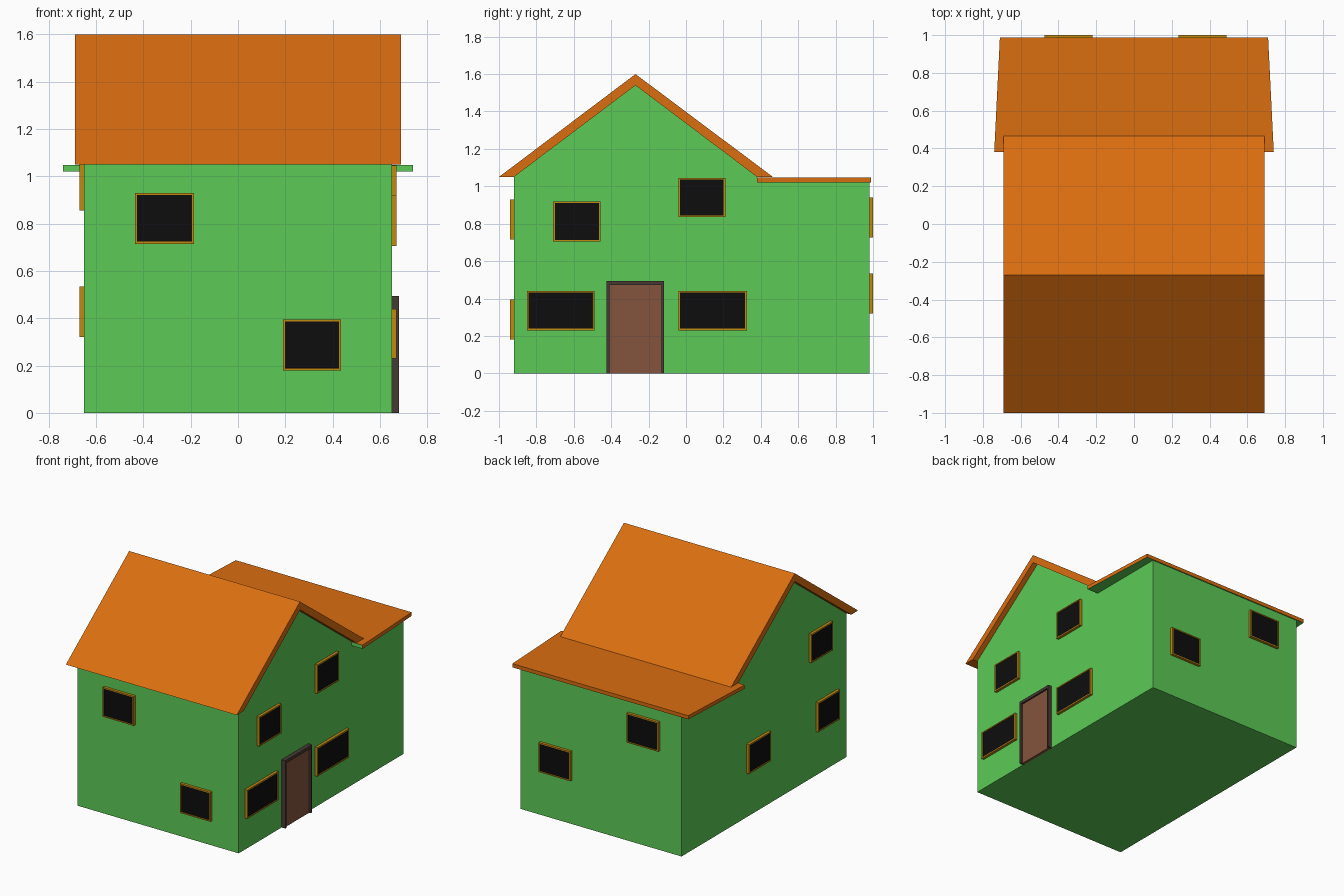
import bpy, bmesh
from mathutils import Vector

if "Cube" in bpy.data.objects:
    bpy.data.objects.remove(bpy.data.objects["Cube"])


def material(name, rgb):
    m = bpy.data.materials.new(name)
    m.diffuse_color = (*rgb, 1)
    m.use_nodes = True
    m.node_tree.nodes["Principled BSDF"].inputs["Base Color"].default_value = m.diffuse_color
    return m


GREEN = material("wall green", (0.107, 0.597, 0.093))
ORANGE = material("roof orange", (0.70, 0.155, 0.005))
GOLD = material("window frame gold", (0.53, 0.255, 0.005))
BLACK = material("glass black", (0.004, 0.004, 0.004))
BROWN = material("door brown", (0.235, 0.089, 0.047))
DARK = material("door frame dark", (0.062, 0.042, 0.034))


def finish(bm, name, mats):
    bmesh.ops.recalc_face_normals(bm, faces=bm.faces[:])
    me = bpy.data.meshes.new(name)
    bm.to_mesh(me)
    bm.free()
    for m in mats:
        me.materials.append(m)
    ob = bpy.data.objects.new(name, me)
    bpy.context.collection.objects.link(ob)
    return ob


def prism(name, points, offset, mats, rule=None):
    """Extrude a closed outline of 3D points along offset."""
    bm = bmesh.new()
    face = bm.faces.new([bm.verts.new(p) for p in points])
    ext = bmesh.ops.extrude_face_region(bm, geom=[face], use_keep_orig=True)
    moved = [g for g in ext["geom"] if isinstance(g, bmesh.types.BMVert)]
    bmesh.ops.translate(bm, verts=moved, vec=offset)
    bmesh.ops.recalc_face_normals(bm, faces=bm.faces[:])
    if rule:
        for f in bm.faces:
            f.material_index = rule(f.normal)
    return finish(bm, name, mats)


def side_profile(name, profile, half_width, mat):
    return prism(name, [(-half_width, y, z) for y, z in profile],
                 (2 * half_width, 0, 0), [mat])


# Walls with the gable over the front part
WX, Y0, Y1 = 0.65, -0.92, 0.98
side_profile("walls", [(Y0, 0), (Y1, 0), (Y1, 1.03), (0.38, 1.03),
                       (0.38, 1.05), (-0.27, 1.54), (Y0, 1.05)], WX, GREEN)

# Pitched roof
side_profile("gable_roof", [(-1, 1.05), (-0.92, 1.05), (-0.27, 1.54),
                            (0.38, 1.05), (0.465, 1.05), (-0.27, 1.6)], 0.69, ORANGE)

# Flat rear roof, tapering backwards; green underside and front edge
prism("flat_roof", [(-0.74, 0.38, 1.02), (0.74, 0.38, 1.02),
                    (0.71, 0.988, 1.02), (-0.71, 0.988, 1.02)],
      (0, 0, 0.027), [ORANGE, GREEN],
      lambda n: 1 if n.z < -0.5 or n.y < -0.5 else 0)

# Walls as (origin of the plane, horizontal axis, outward axis)
SIDES = {
    "front": (Vector((0, Y0, 0)), Vector((1, 0, 0)), Vector((0, -1, 0))),
    "back": (Vector((0, Y1, 0)), Vector((1, 0, 0)), Vector((0, 1, 0))),
    "right": (Vector((WX, 0, 0)), Vector((0, 1, 0)), Vector((1, 0, 0))),
    "left": (Vector((-WX, 0, 0)), Vector((0, 1, 0)), Vector((-1, 0, 0))),
}


def window(side, n, u0, u1, z0, z1):
    """Raised frame with a slightly sunken pane."""
    origin, across, out = SIDES[side]
    bm = bmesh.new()
    corners = [(u0, z0), (u1, z0), (u1, z1), (u0, z1)]
    rings = [[bm.verts.new(origin + across * u + Vector((0, 0, z)) + out * d)
              for u, z in corners] for d in (-0.005, 0.02)]
    bm.faces.new(rings[0])
    pane = bm.faces.new(rings[1])
    for i in range(4):
        j = (i + 1) % 4
        bm.faces.new((rings[0][i], rings[0][j], rings[1][j], rings[1][i]))
    bmesh.ops.recalc_face_normals(bm, faces=bm.faces[:])
    bmesh.ops.inset_region(bm, faces=[pane], thickness=0.012)
    bmesh.ops.inset_region(bm, faces=[pane], thickness=0.0005, depth=-0.004)
    pane.material_index = 1
    finish(bm, f"window_{side}_{n}", [GOLD, BLACK])


WINDOWS = {
    "front": [(-0.435, -0.185, 0.715, 0.93), (0.19, 0.435, 0.18, 0.395)],
    "back": [(-0.475, -0.22, 0.725, 0.94), (0.235, 0.49, 0.32, 0.535)],
    "right": [(-0.71, -0.457, 0.705, 0.92), (-0.04, 0.21, 0.835, 1.045),
              (-0.85, -0.49, 0.23, 0.44), (-0.04, 0.325, 0.23, 0.44)],
    "left": [(-0.74, -0.49, 0.855, 1.065), (-0.82, -0.57, 0.32, 0.535),
             (-0.025, 0.23, 0.32, 0.535)],
}
for side, rects in WINDOWS.items():
    for n, rect in enumerate(rects):
        window(side, n + 1, *rect)

# Door frame (open at the bottom) and door panel
outline = [(-0.425, 0), (-0.41, 0), (-0.41, 0.473), (-0.132, 0.473),
           (-0.132, 0), (-0.117, 0), (-0.117, 0.495), (-0.425, 0.495)]
prism("door_frame", [(0.645, y, z) for y, z in outline], (0.035, 0, 0), [DARK])
prism("door", [(0.645, y, z) for y, z in
               [(-0.412, 0), (-0.13, 0), (-0.13, 0.475), (-0.412, 0.475)]],
      (0.022, 0, 0), [BROWN])
